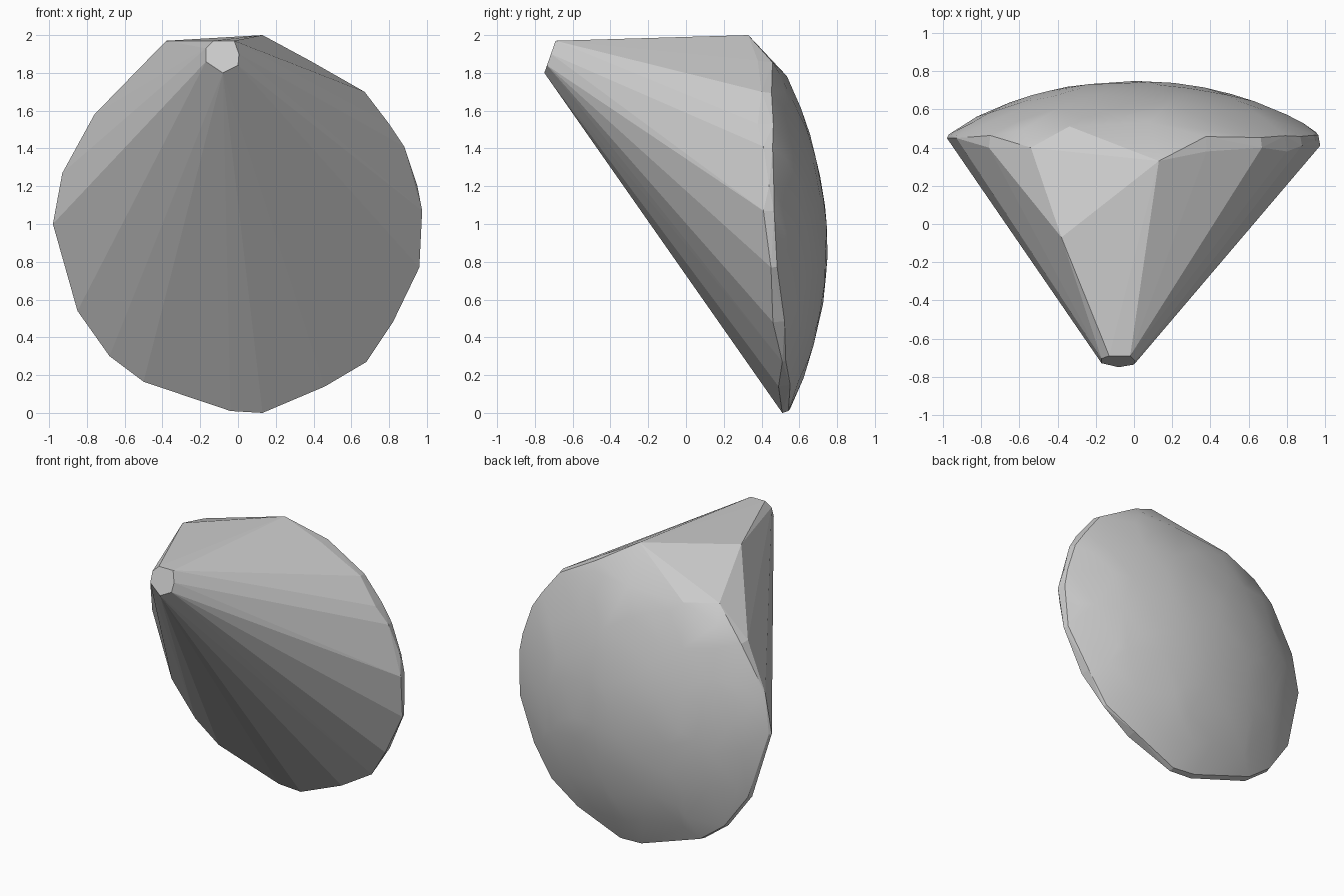
import bpy
import bmesh
import math
import random

random.seed(4)

default_cube = bpy.data.objects.get("Cube")
if default_cube:
    bpy.data.objects.remove(default_cube, do_unlink=True)


def make_material(name, colour):
    """One plain flat colour."""
    material = bpy.data.materials.new(name)
    material.use_nodes = True
    material.diffuse_color = colour
    shader = material.node_tree.nodes["Principled BSDF"]
    shader.inputs["Base Color"].default_value = colour
    return material


def dome_depth(x, z):
    """Depth of the bulging back at a given position."""
    return 0.75 - 0.25 * x ** 2 - 0.04 * x ** 4 - 0.263 * (z - 0.88) ** 2


# Faceted rim, clockwise from the top, with its sheared upper corner last
rim = [
    (0.13, 0.33, 2.0), (0.38, 0.38, 1.865), (0.67, 0.40, 1.70),
    (0.80, 0.38, 1.53), (0.88, 0.41, 1.41), (0.95, 0.44, 1.20),
    (0.975, 0.41, 1.07), (0.96, 0.45, 0.77), (0.82, 0.46, 0.48),
    (0.68, 0.51, 0.27), (0.46, 0.49, 0.14), (0.13, 0.51, 0.0),
    (-0.04, 0.51, 0.01), (-0.50, 0.50, 0.165), (-0.68, 0.50, 0.30),
    (-0.85, 0.48, 0.54), (-0.98, 0.45, 1.0), (-0.93, 0.45, 1.27),
    (-0.76, 0.40, 1.58), (-0.54, 0.40, 1.78), (-0.38, -0.07, 1.97),
]

# Small cut-off tip, a tilted polygon
tip_outline = [(-0.17, 1.93), (-0.17, 1.86), (-0.08, 1.80), (0.0, 1.84),
               (0.005, 1.90), (-0.02, 1.97), (-0.13, 1.97)]
tip = [(x, -0.75 + 0.35 * (z - 1.8), z) for x, z in tip_outline]

# Back edge of the rim, leaving the sheared upper corner sharp
lip = [(x * 0.99, dome_depth(x, z), 1 + (z - 1) * 0.99)
       for x, y, z in rim[1:-2]]

# Irregular facets over the rounded back
dome = []
count = 70
golden_angle = math.pi * (3 - math.sqrt(5))
for i in range(count):
    radius = 0.9 * math.sqrt((i + 0.5) / count)
    angle = i * golden_angle + random.uniform(-0.2, 0.2)
    x = radius * math.cos(angle)
    z = 1 + radius * math.sin(angle)
    dome.append((x, dome_depth(x, z), z))

# Wrap all the corners in one closed solid
bm = bmesh.new()
for point in rim + tip + lip + dome:
    bm.verts.new(point)
hull = bmesh.ops.convex_hull(bm, input=bm.verts)
unused = {v for v in hull["geom_interior"] + hull["geom_unused"]
          if isinstance(v, bmesh.types.BMVert)}
bmesh.ops.delete(bm, geom=list(unused), context="VERTS")
bmesh.ops.recalc_face_normals(bm, faces=bm.faces)

# Soft shading on the back, flat facets on the sides and the tip
for face in bm.faces:
    face.smooth = face.normal.y > 0.5

mesh = bpy.data.meshes.new("faceted_cone_shard")
bm.to_mesh(mesh)
bm.free()
mesh.materials.append(make_material("stone_grey", (0.6, 0.6, 0.6, 1.0)))
shard = bpy.data.objects.new("faceted_cone_shard", mesh)
bpy.context.collection.objects.link(shard)
